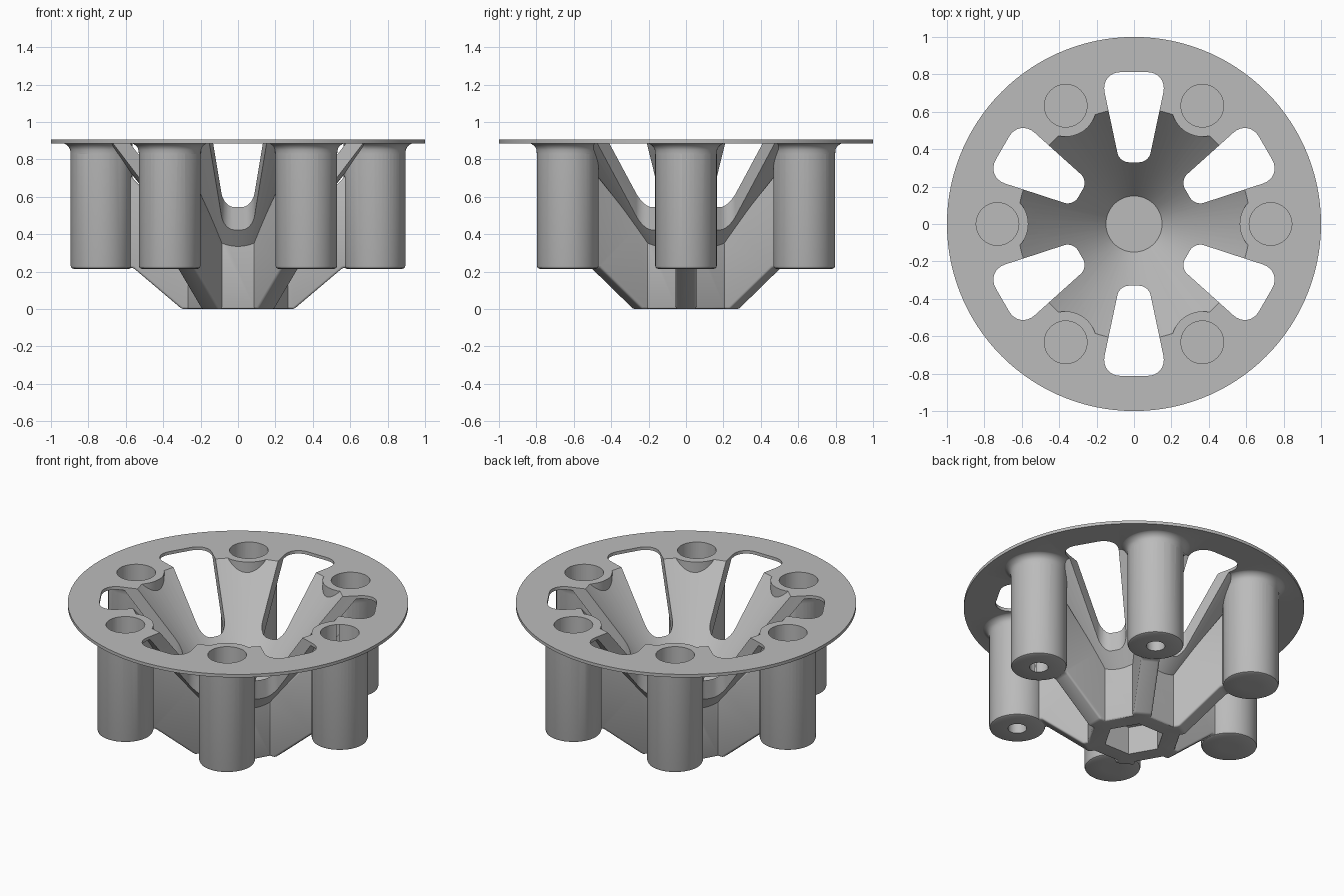
import bpy, bmesh, math
from mathutils import Matrix

cube = bpy.data.objects.get("Cube")
if cube:
    bpy.data.objects.remove(cube, do_unlink=True)

TOP, UNDER, POST_R, POST_LOW = 0.905, 0.885, 0.73, 0.215


def finish(bm, name):
    bmesh.ops.recalc_face_normals(bm, faces=bm.faces)
    mesh = bpy.data.meshes.new(name)
    bm.to_mesh(mesh)
    bm.free()
    obj = bpy.data.objects.new(name, mesh)
    bpy.context.collection.objects.link(obj)
    return obj


def lathe(name, profile, steps, x=0, turn=0):
    """Spin an (r, z) profile into a closed solid, moved out by x and turned about z."""
    bm = bmesh.new()
    verts = [bm.verts.new((r, 0, z)) for r, z in profile]
    edges = [bm.edges.new(pair) for pair in zip(verts, verts[1:])]
    bmesh.ops.spin(bm, geom=verts + edges, cent=(0, 0, 0), axis=(0, 0, 1),
                   angle=math.tau, steps=steps)
    bmesh.ops.remove_doubles(bm, verts=bm.verts, dist=1e-4)
    bm.transform(Matrix.Rotation(turn, 4, 'Z') @ Matrix.Translation((x, 0, 0)))
    return finish(bm, name)


def prism(name, points, vector, turn=0, radii=None, bevel=0):
    """Extrude a flat outline, with optional rounded corners and bevelled edges."""
    bm = bmesh.new()
    verts = [bm.verts.new(p) for p in points]
    bm.faces.new(verts)
    for vert, radius in zip(verts, radii or []):
        bmesh.ops.bevel(bm, geom=[vert], offset=radius, segments=8,
                        profile=0.5, affect='VERTICES')
    ext = bmesh.ops.extrude_face_region(bm, geom=bm.faces[:])
    moved = [g for g in ext["geom"] if isinstance(g, bmesh.types.BMVert)]
    bmesh.ops.translate(bm, verts=moved, vec=vector)
    bmesh.ops.recalc_face_normals(bm, faces=bm.faces)
    if bevel:
        bmesh.ops.bevel(bm, geom=bm.edges[:], offset=bevel, segments=3,
                        profile=0.5, affect='EDGES')
    bm.transform(Matrix.Rotation(turn, 4, 'Z'))
    return finish(bm, name)


def combine(target, tool, operation):
    mod = target.modifiers.new(operation.title(), 'BOOLEAN')
    mod.operation, mod.solver, mod.object = operation, 'EXACT', tool
    bpy.context.view_layer.objects.active = target
    bpy.ops.object.modifier_apply(modifier=mod.name)
    bpy.data.objects.remove(tool, do_unlink=True)


def hexagon(radius, z):
    return [(radius * math.cos(k * math.pi / 3), radius * math.sin(k * math.pi / 3), z)
            for k in range(6)]


angles = [k * math.pi / 3 for k in range(6)]

# Round top flange and solid funnel
body = lathe("slotted_funnel_holder",
             [(0, 0.2), (0.2, 0.26), (0.70, UNDER), (1, UNDER), (1, TOP), (0, TOP)], 120)

# Six-sided hub
combine(body, prism("hub", hexagon(0.3, 0), (0, 0, 0.36), bevel=0.012), 'UNION')

# Ribs from the hub to the posts, and flared collars under the flange
rib_outline = [(0.15, 0), (0.3, 0), (0.56, POST_LOW + 0.005), (0.7, POST_LOW + 0.005),
               (0.7, 0.8), (0.6, 0.74), (0.25, 0.36)]
collar = [(0, 0.8), (0.16, 0.8), (0.166, 0.835)]
collar += [(0.215 - 0.05 * math.cos(a), 0.837 + 0.05 * math.sin(a))
           for a in (0.3, 0.6, 0.9, 1.2, 1.5)] + [(0.215, 0.895), (0, 0.895)]
for a in angles:
    combine(body, prism("rib", [(x, -0.055, z) for x, z in rib_outline],
                        (0, 0.11, 0), a, bevel=0.012), 'UNION')
    combine(body, lathe("collar", collar, 48, POST_R, a), 'UNION')

# Hollow of the funnel
combine(body, lathe("funnel_hollow", [(0, 0.32), (0.15, 0.32), (0.62, TOP),
                                      (0.66, TOP + 0.05), (0, TOP + 0.05)], 120),
        'DIFFERENCE')

# Posts
post = [(0, POST_LOW), (0.15, POST_LOW), (0.161, POST_LOW + 0.005),
        (0.165, POST_LOW + 0.016), (0.165, TOP), (0, TOP)]
for a in angles:
    combine(body, lathe("post", post, 48, POST_R, a), 'UNION')

# Tapered slots between the posts, bores from above, pilot holes from below
slot = [(0.33, -0.078, -0.1), (0.812, -0.18, -0.1), (0.812, 0.18, -0.1), (0.33, 0.078, -0.1)]
for a in angles:
    combine(body, prism("slot", slot, (0, 0, 1.2), a + math.pi / 6,
                        radii=(0.05, 0.11, 0.11, 0.05)), 'DIFFERENCE')
    combine(body, lathe("bore", [(0, 0.32), (0.114, 0.32), (0.114, 1), (0, 1)],
                        48, POST_R, a), 'DIFFERENCE')
    combine(body, lathe("pilot", [(0, 0.1), (0.055, 0.1), (0.055, 0.305), (0, 0.305)],
                        32, POST_R, a), 'DIFFERENCE')

# Six-sided pocket under the hub
combine(body, prism("pocket", hexagon(0.18, -0.1), (0, 0, 0.28)), 'DIFFERENCE')

# Single grey material
grey = bpy.data.materials.new("plain_grey")
grey.use_nodes = True
colour = (0.5, 0.5, 0.5, 1)
grey.diffuse_color = colour
grey.node_tree.nodes["Principled BSDF"].inputs["Base Color"].default_value = colour
body.data.materials.clear()
body.data.materials.append(grey)

bpy.ops.object.select_all(action='DESELECT')
body.select_set(True)
bpy.context.view_layer.objects.active = body
bpy.ops.object.shade_smooth_by_angle(angle=math.radians(30))
